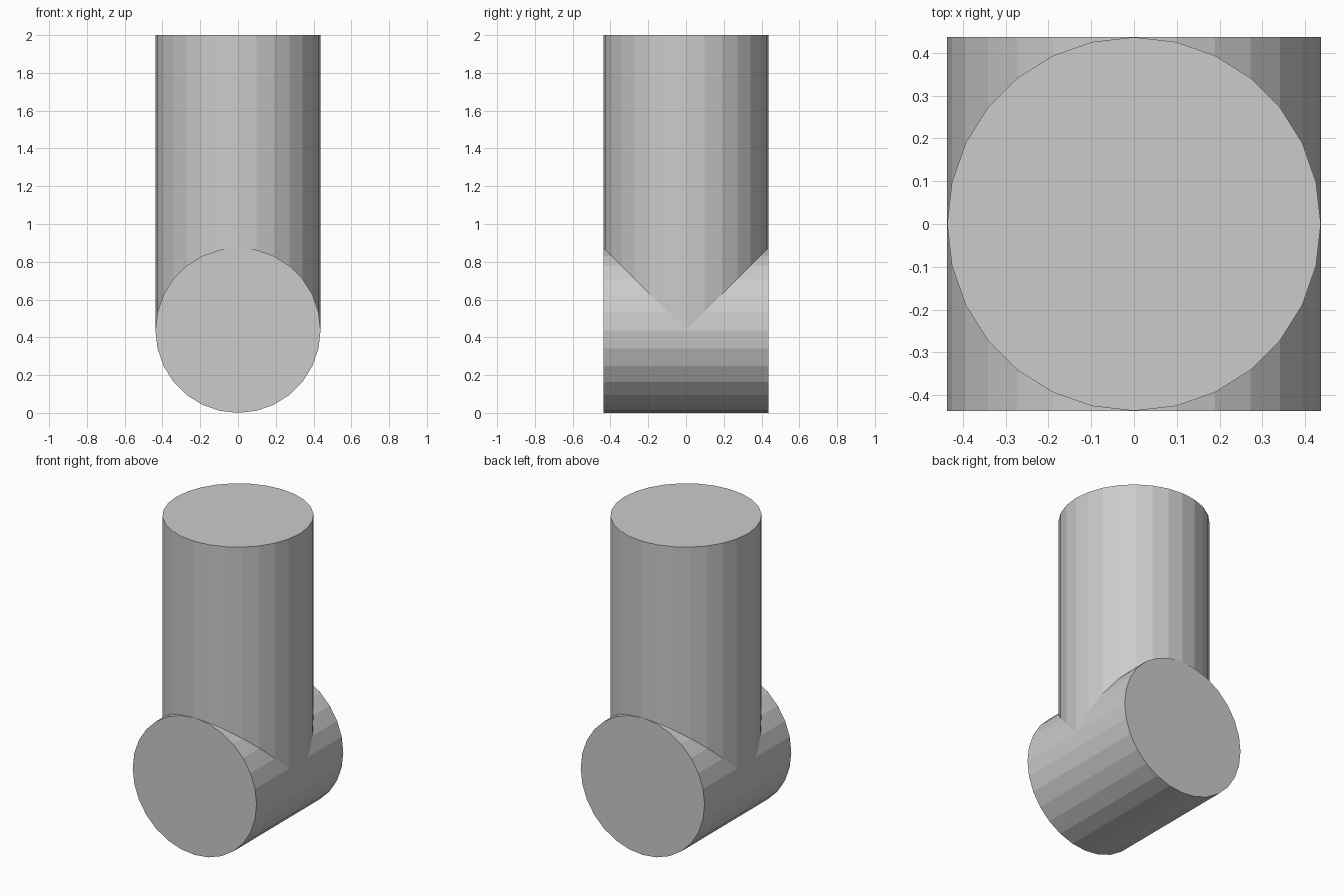
import bpy, bmesh
from math import cos, sin, pi

if "Cube" in bpy.data.objects:
    bpy.data.objects.remove(bpy.data.objects["Cube"])

R = 0.437      # radius of both pipes
C = R          # axis height of the lying pipe
TOP = 2.0
N = 28

ring = [(R * cos(2 * pi * i / N), R * sin(2 * pi * i / N)) for i in range(N)]
bm = bmesh.new()


def loop(points):
    return [bm.verts.new(p) for p in points]


def bridge(a, b):
    for i in range(N):
        j = (i + 1) % N
        bm.faces.new((a[i], a[j], b[j], b[i]))


# upright pipe, its lower rim mitred onto the lying pipe
rim = loop((x, y, C + abs(y)) for x, y in ring)
top = loop((x, y, TOP) for x, y in ring)
bridge(rim, top)
bm.faces.new(top)

# lying pipe, front and back halves meeting the mitre above and each other below
for side in (-1, 1):
    inner = loop((x, side * max(h, 0), C + h) for x, h in ring)
    outer = loop((x, side * R, C + h) for x, h in ring)
    bridge(inner, outer)
    bm.faces.new(outer)

# weld the seams into one closed skin
bmesh.ops.remove_doubles(bm, verts=bm.verts[:], dist=1e-4)
bmesh.ops.recalc_face_normals(bm, faces=bm.faces[:])

mesh = bpy.data.meshes.new("tee_pipe")
bm.to_mesh(mesh)
bm.free()
bpy.context.collection.objects.link(bpy.data.objects.new("tee_pipe", mesh))
